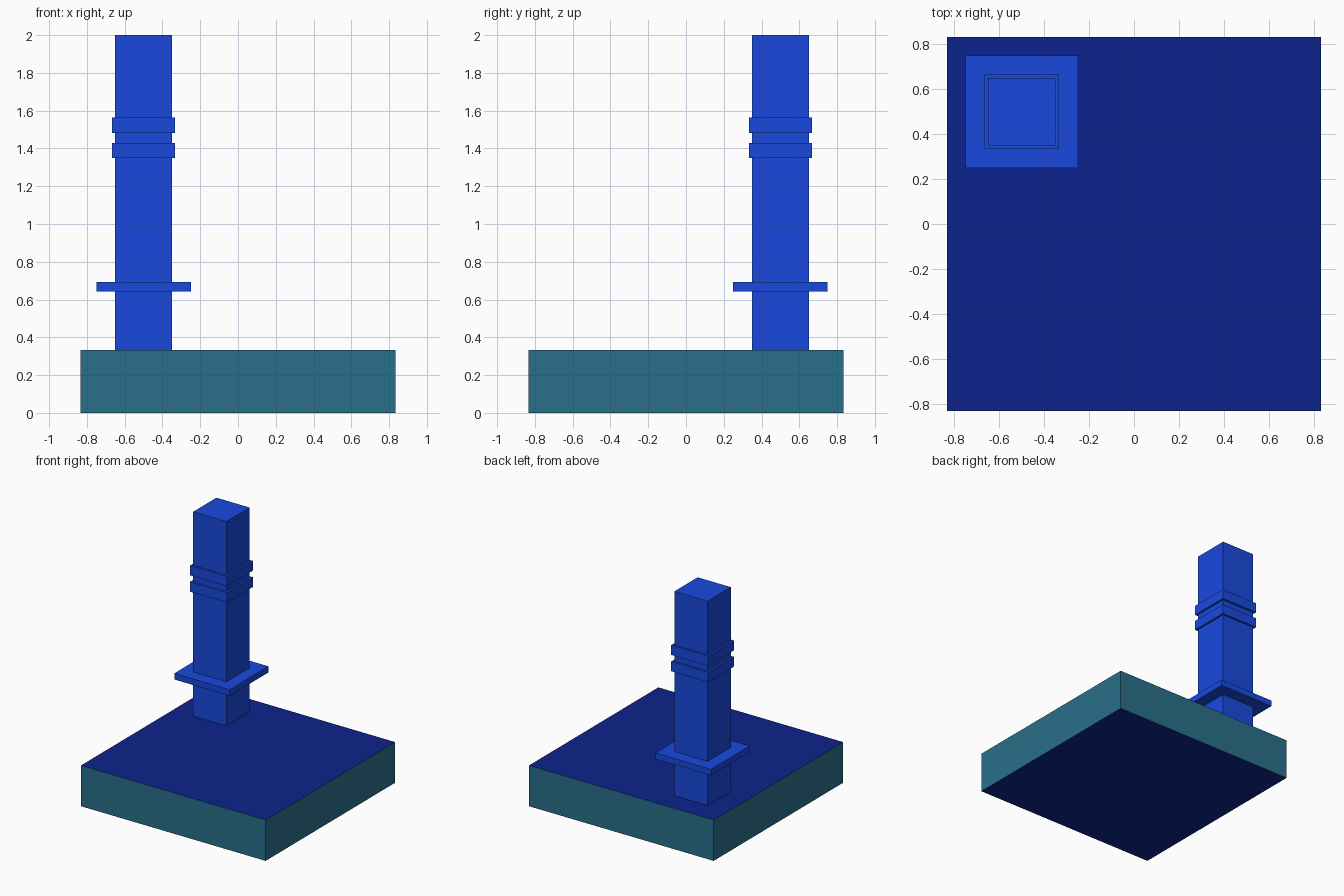
import bpy

if "Cube" in bpy.data.objects:
    bpy.data.objects.remove(bpy.data.objects["Cube"])

CX, CY = -0.5, 0.5      # tower axis
BASE_TOP = 1 / 3


def material(name, rgb):
    """Material from an sRGB 0-255 colour."""
    lin = [((c / 255 + 0.055) / 1.055) ** 2.4 if c > 10 else c / 255 / 12.92 for c in rgb]
    m = bpy.data.materials.new(name)
    m.diffuse_color = (*lin, 1)
    m.use_nodes = True
    m.node_tree.nodes["Principled BSDF"].inputs["Base Color"].default_value = m.diffuse_color
    return m


def box(name, x, y, width, z0, z1, mat):
    """Square box between two heights."""
    bpy.ops.mesh.primitive_cube_add(size=1, location=(x, y, (z0 + z1) / 2))
    ob = bpy.context.object
    ob.name = name
    ob.scale = (width, width, z1 - z0)
    bpy.ops.object.transform_apply(location=False, rotation=False, scale=True)
    ob.data.materials.append(mat)
    return ob


blue = material("bright_blue", (25, 73, 222))
navy = material("navy", (13, 36, 140))
teal = material("teal", (41, 112, 138))

# Base slab: teal sides, navy top and underside
base = box("base_slab", 0, 0, 5 / 3, 0, BASE_TOP, teal)
base.data.materials.append(navy)
for face in base.data.polygons:
    if abs(face.normal.z) > 0.5:
        face.material_index = 1

# Square tower
box("tower", CX, CY, 0.3, BASE_TOP, 2.0, blue)

# Wide ledge and two narrow bands around the tower
for name, width, z0, z1 in (("lower_ledge", 0.5, 0.643, 0.693),
                            ("lower_band", 0.333, 1.35, 1.43),
                            ("upper_band", 0.333, 1.483, 1.563)):
    box(name, CX, CY, width, z0, z1, blue)
